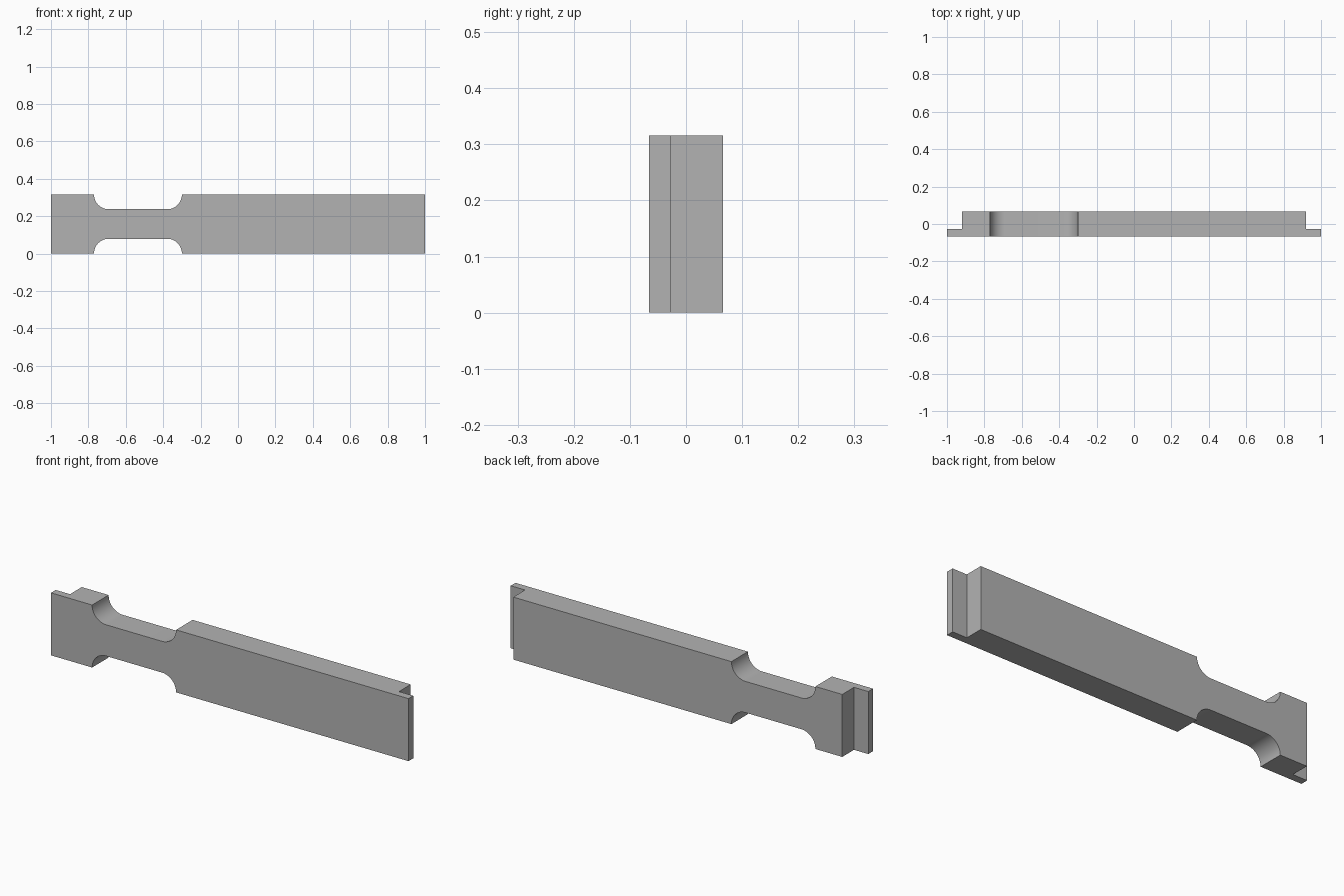
import bpy, bmesh
from math import sin, cos, pi, radians
from mathutils import Vector

cube = bpy.data.objects.get("Cube")
if cube:
    bpy.data.objects.remove(cube, do_unlink=True)

HEIGHT = 0.316
FRONT, STEP, BACK = -0.066, -0.028, 0.066   # front face, end tab, back face
TAB_X = 0.92                                # where the thin end tabs begin
NOTCH_L, NOTCH_R, RADIUS = -0.77, -0.30, 0.079
SEGMENTS = 16

# Upper outline, left to right, with a round-cornered notch
upper = [(-1, HEIGHT)]
for i in range(SEGMENTS + 1):
    a = pi / 2 * i / SEGMENTS
    upper.append((NOTCH_L + RADIUS * (1 - cos(a)), HEIGHT - RADIUS * sin(a)))
for i in range(SEGMENTS + 1):
    a = pi / 2 * i / SEGMENTS
    upper.append((NOTCH_R - RADIUS * (1 - sin(a)), HEIGHT - RADIUS * cos(a)))
upper.append((1, HEIGHT))
# The lower outline mirrors the upper one
outline = upper + [(x, HEIGHT - z) for x, z in reversed(upper)]

bm = bmesh.new()


def extrude_face(face, depth):
    geom = bmesh.ops.extrude_face_region(bm, geom=[face])["geom"]
    verts = [g for g in geom if isinstance(g, bmesh.types.BMVert)]
    bmesh.ops.translate(bm, verts=verts, vec=(0, depth, 0))
    return next(g for g in geom if isinstance(g, bmesh.types.BMFace))


# Full-length front layer, forming the thin tabs at both ends
profile = bm.faces.new([bm.verts.new((x, FRONT, z)) for x, z in outline])
back = extrude_face(profile, STEP - FRONT)

# Split the back of that layer at the tabs and raise the middle
for x in (-TAB_X, TAB_X):
    bmesh.ops.bisect_plane(bm, geom=bm.verts[:] + bm.edges[:] + bm.faces[:],
                           plane_co=(x, 0, 0), plane_no=(1, 0, 0))
middle = next(f for f in bm.faces
              if all(abs(v.co.y - STEP) < 1e-5 and abs(v.co.x) < TAB_X + 1e-4
                     for v in f.verts))
extrude_face(middle, BACK - STEP)
bmesh.ops.recalc_face_normals(bm, faces=bm.faces[:])

mesh = bpy.data.meshes.new("notched_bar")
bm.to_mesh(mesh)
bm.free()
bar = bpy.data.objects.new("notched_bar", mesh)
bpy.context.collection.objects.link(bar)

# Plain grey finish
grey = bpy.data.materials.new("plain_grey")
grey.use_nodes = True
colour = (0.45, 0.45, 0.45, 1)
grey.diffuse_color = colour
grey.node_tree.nodes["Principled BSDF"].inputs["Base Color"].default_value = colour
mesh.materials.append(grey)

# Smooth notch corners, sharp edges elsewhere
bpy.ops.object.select_all(action="DESELECT")
bar.select_set(True)
bpy.context.view_layer.objects.active = bar
bpy.ops.object.shade_smooth_by_angle(angle=radians(30))
